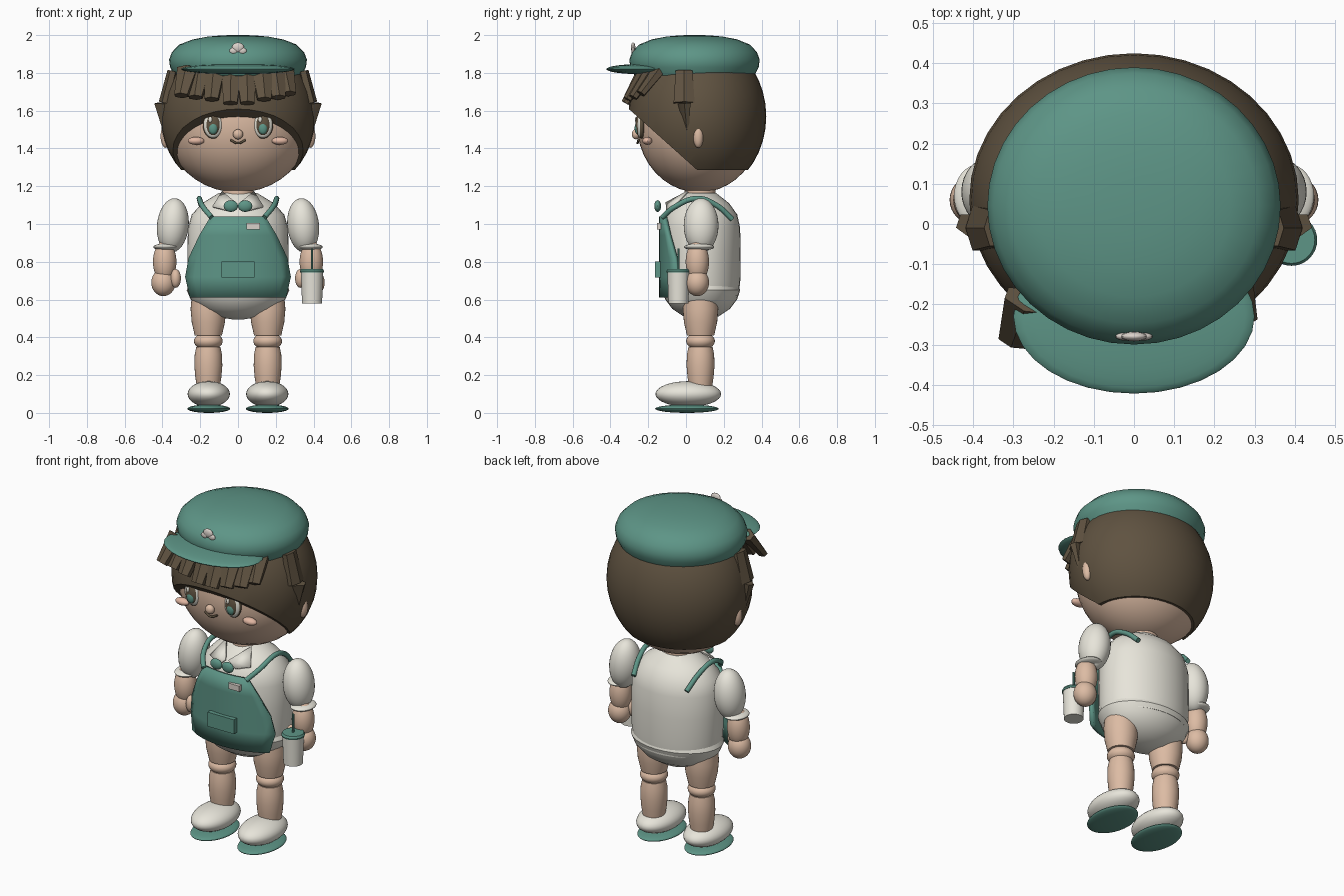
import bpy, bmesh
from math import radians, sin, cos, pi, sqrt
from mathutils import Vector, Matrix

cube = bpy.data.objects.get("Cube")
if cube:
    bpy.data.objects.remove(cube, do_unlink=True)


def material(name, rgb):
    m = bpy.data.materials.new(name)
    m.use_nodes = True
    m.diffuse_color = (*rgb, 1)
    bsdf = next(n for n in m.node_tree.nodes if n.type == 'BSDF_PRINCIPLED')
    bsdf.inputs["Base Color"].default_value = (*rgb, 1)
    return m


TEAL = material("teal", (.11, .30, .24))
CREAM = material("cream", (.80, .78, .70))
SKIN = material("skin", (.72, .50, .37))
BLUSH = material("blush", (.75, .47, .36))
HAIR = material("dark_brown", (.115, .085, .052))
PALE = material("pale_badge", (.70, .64, .59))
meshes = []


def finish(name, bm, mat):
    bmesh.ops.recalc_face_normals(bm, faces=bm.faces)
    me = bpy.data.meshes.new(name)
    bm.to_mesh(me)
    bm.free()
    me.materials.append(mat)
    ob = bpy.data.objects.new(name, me)
    bpy.context.collection.objects.link(ob)
    meshes.append(ob)
    return ob


def ball_mesh(center, radii, tilt=0, seg=32):
    bm = bmesh.new()
    bmesh.ops.create_uvsphere(bm, u_segments=seg, v_segments=seg // 2, radius=1)
    m = Matrix.Translation(center) @ Matrix.Rotation(tilt, 4, 'Y') @ Matrix.Diagonal((*radii, 1))
    bm.transform(m)
    return bm


def ball(name, center, radii, mat, tilt=0, seg=32):
    return finish(name, ball_mesh(center, radii, tilt, seg), mat)


def lathe(name, center, profile, mat, depth=1, seg=32):
    """Revolve (radius, height) pairs, with depth scaling y."""
    bm = bmesh.new()
    rings = []
    for r, z in profile:
        rings.append([bm.verts.new((center[0] + r * cos(2 * pi * i / seg),
                                    center[1] + r * depth * sin(2 * pi * i / seg), z))
                      for i in range(seg)])
    for a, b in zip(rings, rings[1:]):
        for i in range(seg):
            j = (i + 1) % seg
            bm.faces.new((a[i], a[j], b[j], b[i]))
    bm.faces.new(rings[0])
    bm.faces.new(rings[-1])
    return finish(name, bm, mat)


def box(name, center, size, mat):
    bm = bmesh.new()
    bmesh.ops.create_cube(bm, size=1)
    bm.transform(Matrix.Translation(center) @ Matrix.Diagonal((*size, 1)))
    return finish(name, bm, mat)


def lock(name, top, tip, r_top, r_tip, mat):
    """Flattened six-sided strand of hair."""
    top, tip = Vector(top), Vector(tip)
    d = tip - top
    bm = bmesh.new()
    bmesh.ops.create_cone(bm, cap_ends=True, segments=6, radius1=r_top, radius2=r_tip, depth=d.length)
    bm.transform(Matrix.Translation((top + tip) / 2) @ d.to_track_quat('Z', 'Y').to_matrix().to_4x4()
                 @ Matrix.Diagonal((1, .55, 1, 1)))
    return finish(name, bm, mat)


def tube(name, points, radius, mat):
    cu = bpy.data.curves.new(name, 'CURVE')
    cu.dimensions = '3D'
    cu.bevel_depth = radius
    cu.bevel_resolution = 3
    cu.use_fill_caps = True
    sp = cu.splines.new('BEZIER')
    sp.bezier_points.add(len(points) - 1)
    for bp, p in zip(sp.bezier_points, points):
        bp.co = p
        bp.handle_left_type = bp.handle_right_type = 'AUTO'
    cu.materials.append(mat)
    bpy.context.collection.objects.link(bpy.data.objects.new(name, cu))


# Head and hair
ball("head", (0, .07, 1.53), (.385, .33, .363), SKIN, seg=40)
hair = ball_mesh((0, .06, 1.57), (.41, .365, .42), seg=40)
for co, no in (((0, .06, 1.285), (0, -.25, -.28)), ((0, 0, 1.285), (0, 0, -1)), ((0, 0, 1.86), (0, 0, 1))):
    bmesh.ops.bisect_plane(hair, geom=hair.verts[:] + hair.edges[:] + hair.faces[:],
                           plane_co=co, plane_no=no, clear_outer=True)
    rim = [e for e in hair.edges if e.is_boundary]
    bmesh.ops.holes_fill(hair, edges=rim, sides=0)
finish("hair", hair, HAIR)

# Fringe: tip x, tip y, tip z
fringe = [(-.30, -.29, 1.68), (-.225, -.29, 1.67), (-.14, -.31, 1.66), (-.04, -.32, 1.64),
          (.05, -.32, 1.64), (.14, -.31, 1.66), (.215, -.28, 1.67), (.27, -.24, 1.69)]
for i, (x, y, z) in enumerate(fringe):
    lock(f"fringe_lock_{i + 1}", (x * .88, y + .10, 1.82), (x, y, z), .065, .042, HAIR)

# Cap
lathe("cap", (0, .045), [(.30, 1.775), (.335, 1.785), (.36, 1.83), (.365, 1.87), (.35, 1.91), (.31, 1.95),
                         (.24, 1.977), (.16, 1.992), (.08, 1.999), (.01, 2.0)], TEAL, .945, 40)
ball("cap_brim", (0, -.23, 1.82), (.30, .192, .027), TEAL)
ball("cap_badge", (0, -.28, 1.935), (.032, .012, .026), PALE, seg=16)
for s in (-1, 1):
    ball("cap_badge_lobe", (s * .023, -.28, 1.917), (.023, .01, .018), PALE, seg=16)

# Face centre
ball("nose", (0, -.265, 1.475), (.027, .022, .027), SKIN, seg=20)
tube("mouth", [(-.04, -.252, 1.445), (0, -.256, 1.428), (.04, -.252, 1.445)], .006, HAIR)

# Neck, shirt and shorts
lathe("neck", (0, .075), [(.085, 1.10), (.08, 1.22)], SKIN)
lathe("shirt", (0, .08), [(.255, .62), (.266, .70), (.268, .85), (.265, .98), (.245, 1.05),
                          (.19, 1.11), (.10, 1.165)], CREAM, .78)
lathe("shorts", (0, .08), [(.03, .495), (.12, .51), (.20, .55), (.25, .60), (.272, .65), (.262, .675)],
      CREAM, .76)

# Apron: rows of half width and height wrapped round the body
bm = bmesh.new()
rows = []
for w, z in ((.255, .61), (.28, .72), (.262, .82), (.205, .94), (.145, 1.04)):
    xs = [w * (k / 6 - 1) for k in range(13)]
    rows.append([bm.verts.new((x, .08 - .222 * sqrt(1 - (x / .34) ** 2), z)) for x in xs])
for a, b in zip(rows, rows[1:]):
    for k in range(12):
        bm.faces.new((a[k], a[k + 1], b[k + 1], b[k]))
apron = finish("apron", bm, TEAL)
solid = apron.modifiers.new("thickness", 'SOLIDIFY')
solid.thickness = .022
solid.offset = -1
box("apron_pocket", (0, -.15, .758), (.175, .028, .085), TEAL)
box("name_tag", (.08, -.143, .988), (.072, .022, .034), PALE)

# Drink cup
lathe("cup", (.392, -.04), [(.053, .58), (.059, .745)], CREAM)
lathe("cup_lid", (.392, -.04), [(.062, .742), (.064, .75), (.058, .762)], TEAL)
lathe("straw", (.392, -.04), [(.006, .75), (.006, .87)], TEAL, seg=10)

# Paired parts
for s, side in ((1, "left"), (-1, "right")):
    def n(part):
        return f"{side}_{part}"

    # Face details
    ex = s * .132
    ball(n("eye_outline"), (ex, -.235, 1.525), (.054, .022, .073), HAIR)
    ball(n("eye_white"), (ex, -.240, 1.525), (.050, .022, .069), CREAM)
    ball(n("eye_dark"), (ex, -.248, 1.525), (.038, .020, .057), HAIR)
    ball(n("eye_iris"), (ex, -.258, 1.507), (.024, .014, .032), TEAL, seg=20)
    ball(n("eye_glint"), (ex - .014, -.262, 1.552), (.010, .008, .016), CREAM, seg=16)
    ball(n("cheek"), (s * .222, -.205, 1.44), (.044, .026, .021), BLUSH, seg=20)
    ball(n("ear"), (s * .382, .065, 1.465), (.028, .028, .062), SKIN, seg=20)

    # Side lock, bulging in the middle
    lock(n("side_lock_upper"), (s * .345, -.01, 1.81), (s * .385, -.01, 1.64), .052, .064, HAIR)
    lock(n("side_lock_lower"), (s * .385, -.01, 1.64), (s * .38, .005, 1.49), .064, .018, HAIR)

    # Collar, bow and strap
    bm = bmesh.new()
    flap = [(.012, -.108, 1.115), (.055, -.105, 1.075), (.135, -.075, 1.095), (.085, .005, 1.175)]
    bm.faces.new([bm.verts.new((s * x, y, z)) for x, y, z in flap])
    collar = finish(n("collar"), bm, CREAM)
    collar.modifiers.new("thickness", 'SOLIDIFY').thickness = .012
    ball(n("bow"), (s * .038, -.15, 1.095), (.038, .018, .031), TEAL, seg=20)
    tube(n("apron_strap"), [(s * .14, -.125, 1.035), (s * .185, -.06, 1.09), (s * .205, .06, 1.135),
                            (s * .195, .16, 1.10), (s * .175, .245, 1.025)], .014, TEAL)

    # Arm
    ball(n("sleeve"), (s * .345, .08, .992), (.084, .092, .145), CREAM, tilt=-s * .1)
    ball(n("cuff"), (s * .382, .07, .878), (.066, .08, .019), CREAM)
    ball(n("forearm"), (s * .388, .06, .80), (.062, .062, .11), SKIN)
    ball(n("hand"), (s * .395, .06, .69), (.064, .062, .072), SKIN)
    ball(n("thumb"), (s * .33, .03, .712), (.028, .032, .05), SKIN, seg=20)

    # Leg
    hip = (s * .157, .077)
    lathe(n("thigh"), hip, [(.088, .62), (.094, .55), (.088, .48), (.072, .41)], SKIN)
    ball(n("knee"), (*hip, .38), (.076, .076, .048), SKIN)
    lathe(n("shin"), hip, [(.064, .35), (.072, .31), (.074, .25), (.069, .19), (.058, .12)], SKIN)
    ball(n("shoe"), (s * .155, .012, .1), (.112, .174, .068), CREAM)
    ball(n("sole"), (s * .155, .005, .022), (.113, .168, .022), TEAL)

# Smooth shading that keeps hard edges
bpy.ops.object.select_all(action='DESELECT')
for ob in meshes:
    ob.select_set(True)
bpy.context.view_layer.objects.active = meshes[0]
bpy.ops.object.shade_smooth_by_angle(angle=radians(35))
